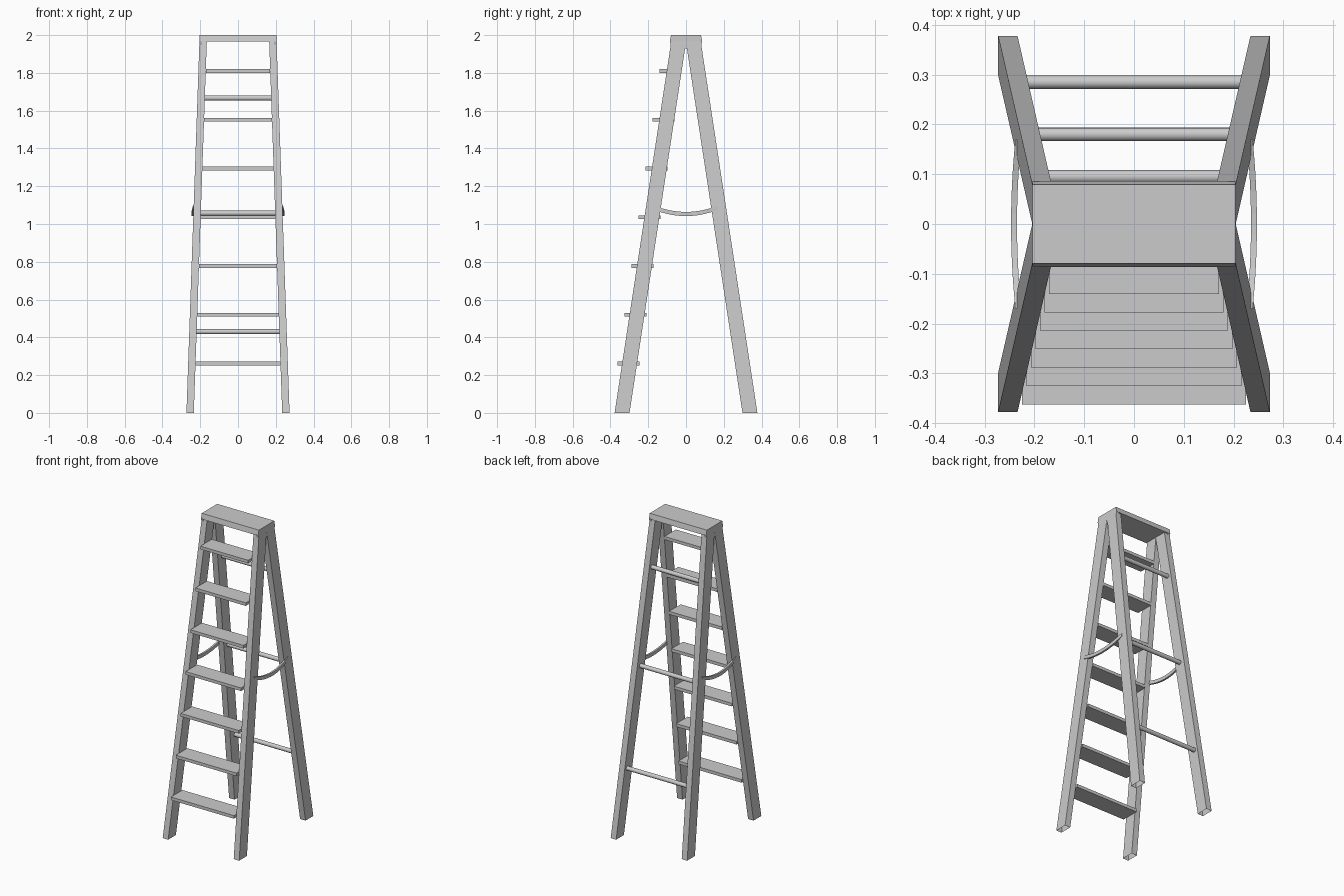
import bpy, bmesh

cube = bpy.data.objects.get("Cube")
if cube:
    bpy.data.objects.remove(cube, do_unlink=True)

grey = bpy.data.materials.new("ladder grey")
grey.use_nodes = True
grey.diffuse_color = (0.6, 0.6, 0.6, 1)
grey.node_tree.nodes["Principled BSDF"].inputs["Base Color"].default_value = grey.diffuse_color


def loft(name, rings, cap_start=True):
    """Skin a row of matching cross-section rings into one object."""
    bm = bmesh.new()
    rows = [[bm.verts.new(p) for p in ring] for ring in rings]
    for a, b in zip(rows, rows[1:]):
        for i in range(len(a)):
            j = (i + 1) % len(a)
            bm.faces.new((a[i], a[j], b[j], b[i]))
    bm.faces.new(rows[-1])
    if cap_start:
        bm.faces.new(rows[0])
    bmesh.ops.recalc_face_normals(bm, faces=bm.faces)
    mesh = bpy.data.meshes.new(name)
    bm.to_mesh(mesh)
    bm.free()
    mesh.materials.append(grey)
    obj = bpy.data.objects.new(name, mesh)
    bpy.context.collection.objects.link(obj)
    return obj


def rect(x0, x1, y0, y1, z):
    return [(x0, y0, z), (x1, y0, z), (x1, y1, z), (x0, y1, z)]


def extrude_x(name, profile, x0, x1):
    return loft(name, [[(x, y, z) for y, z in profile] for x in (x0, x1)])


def inner_x(z):
    return 0.234 - 0.035 * z


# Four splayed legs, hollow at the feet
def leg_ring(z, sx, sy):
    x, y = inner_x(z), 0.299 - 0.1525 * z
    return rect(sx * x, sx * (x + 0.039), sy * y, sy * (y + 0.079), z)


for sx, side in ((1, "left"), (-1, "right")):
    for sy, end in ((-1, "front"), (1, "rear")):
        loft(f"{end}_leg_{side}", [leg_ring(z, sx, sy) for z in (0, 1.97)], cap_start=False)

# Top platform and the side plates joining the legs under it
extrude_x("top_platform", [(-0.079, 2), (0.079, 2), (0.086, 1.966), (-0.086, 1.966)], -0.204, 0.204)
for sx, side in ((1, "left"), (-1, "right")):
    extrude_x(f"side_plate_{side}",
              [(-0.086, 1.97), (0.086, 1.97), (0.08, 1.945), (0.008, 1.928),
               (-0.008, 1.928), (-0.08, 1.945)], sx * 0.19, sx * 0.204)

# Seven flat steps
for i in range(7):
    z = 0.262 + 0.258 * i
    front, half = -0.4 + 0.1434 * z, inner_x(z)
    loft(f"step_{i + 1}", [rect(-half, half, front, front + 0.117, z + h) for h in (-0.01, 0.01)])

# Three round rungs across the rear legs
for i, (y, z) in enumerate([(0.285, 0.43), (0.18, 1.057), (0.095, 1.667)]):
    bpy.ops.mesh.primitive_cylinder_add(vertices=16, radius=0.0135, depth=2 * inner_x(z) + 0.01,
                                        location=(0, y, z), rotation=(0, 1.5708, 0))
    rung = bpy.context.object
    rung.name = f"rear_rung_{i + 1}"
    rung.data.materials.append(grey)
    bpy.ops.object.shade_smooth_by_angle()

# Sagging, slightly bowed spreader straps
for sx, side in ((1, "left"), (-1, "right")):
    rings = []
    for i in range(17):
        y = -0.17 + 0.34 * i / 16
        x, z = 0.241 - 0.3 * y * y, 1.053 + 1.17 * y * y
        rings.append([(sx * (x + a), y, z + b) for a, b in
                      ((-0.006, -0.011), (0.006, -0.011), (0.006, 0.011), (-0.006, 0.011))])
    loft(f"spreader_strap_{side}", rings)
